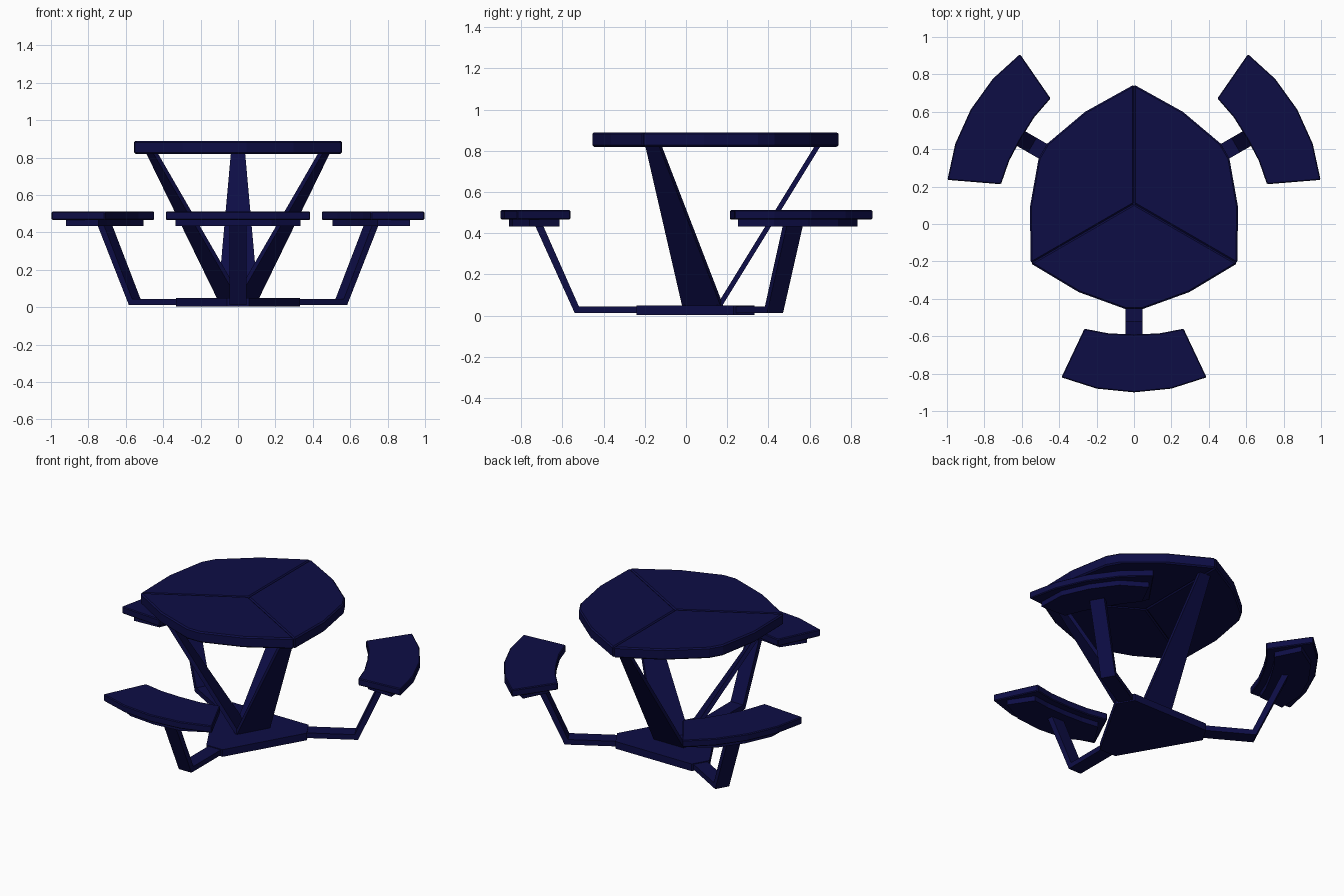
import bpy, bmesh
from math import radians
from mathutils import Matrix, Vector

cube = bpy.data.objects.get("Cube")
if cube:
    bpy.data.objects.remove(cube, do_unlink=True)

navy = bpy.data.materials.new("navy_blue")
navy.use_nodes = True
colour = (0.004, 0.004, 0.06, 1)
navy.diffuse_color = colour
navy.node_tree.nodes["Principled BSDF"].inputs["Base Color"].default_value = colour

# The table has three-fold symmetry about this axis
AXIS = Vector((0, 0.108, 0))
SIDES = {"front": 0, "left": 120, "right": 240}
CORNERS = {"back": 180, "front_left": 60, "front_right": 300}


def loft(name, lower, upper, turn=0, bevel=0.0):
    """Solid between two matching outlines, turned about the table axis."""
    bm = bmesh.new()
    low = [bm.verts.new(p) for p in lower]
    up = [bm.verts.new(p) for p in upper]
    bm.faces.new(low)
    bm.faces.new(up)
    n = len(low)
    for i in range(n):
        j = (i + 1) % n
        bm.faces.new((low[i], low[j], up[j], up[i]))
    bmesh.ops.recalc_face_normals(bm, faces=bm.faces)
    bm.transform(Matrix.Translation(AXIS) @ Matrix.Rotation(radians(turn), 4, "Z"))
    mesh = bpy.data.meshes.new(name)
    bm.to_mesh(mesh)
    bm.free()
    mesh.materials.append(navy)
    obj = bpy.data.objects.new(name, mesh)
    bpy.context.collection.objects.link(obj)
    if bevel:
        mod = obj.modifiers.new("edge_bevel", "BEVEL")
        mod.width = bevel
        mod.segments = 1
        mod.limit_method = "ANGLE"
        mod.angle_limit = radians(50)
    return obj


def slab(name, outline, z0, z1, turn=0, bevel=0.0):
    return loft(name, [(x, y, z0) for x, y in outline],
                [(x, y, z1) for x, y in outline], turn, bevel)


def mirrored(half):
    """Close an outline by reflecting its +x half."""
    return half + [(-x, y) for x, y in reversed(half) if x > 0]


def spin(points, angle):
    rot = Matrix.Rotation(radians(angle), 2)
    return [tuple(rot @ Vector(p)) for p in points]


PANEL = [(0, 0), (0.552, -0.3185), (0.296, -0.472), (0.045, -0.563)]
PANEL += [(-x, y) for x, y in reversed(PANEL[1:])]
SEAT = mirrored([(0, -0.698), (0.135, -0.693), (0.265, -0.668),
                 (0.388, -0.928), (0.2, -0.988), (0, -1.008)][:5])
SEAT.insert(5, (0, -1.008))
SUPPORT = mirrored([(0, -0.742), (0.13, -0.738), (0.24, -0.723),
                    (0.335, -0.868), (0.18, -0.95)])
SUPPORT.insert(5, (0, -0.968))

# Base plate: triangle with blunt corners
tip = [(-0.058, -0.348), (0.058, -0.348)]
slab("base_plate", [p for a in SIDES.values() for p in spin(tip, a)], 0.004, 0.05)

for side, turn in SIDES.items():
    # Table top panel, seat and the support under it
    slab(side + "_table_panel", PANEL, 0.82, 0.89, turn, 0.008)
    slab(side + "_seat", SEAT, 0.467, 0.512, turn, 0.005)
    slab(side + "_seat_support", SUPPORT, 0.434, 0.47, turn)
    # Bent flat bar from the base to the seat
    bar = [(-0.3, 0.012), (-0.648, 0.012), (-0.842, 0.44),
           (-0.803, 0.44), (-0.628, 0.045), (-0.3, 0.045)]
    loft(side + "_seat_arm", [(-0.045, y, z) for y, z in bar],
         [(0.045, y, z) for y, z in bar], turn)

# Tapered sloping legs under the table corners
for corner, turn in CORNERS.items():
    foot = [(-0.108, -0.066), (0.108, -0.066), (0.108, -0.038), (-0.108, -0.038)]
    head = [(-0.038, -0.546), (0.038, -0.546), (0.038, -0.518), (-0.038, -0.518)]
    loft(corner + "_leg", [(x, y, 0.045) for x, y in foot],
         [(x, y, 0.825) for x, y in head], turn)
